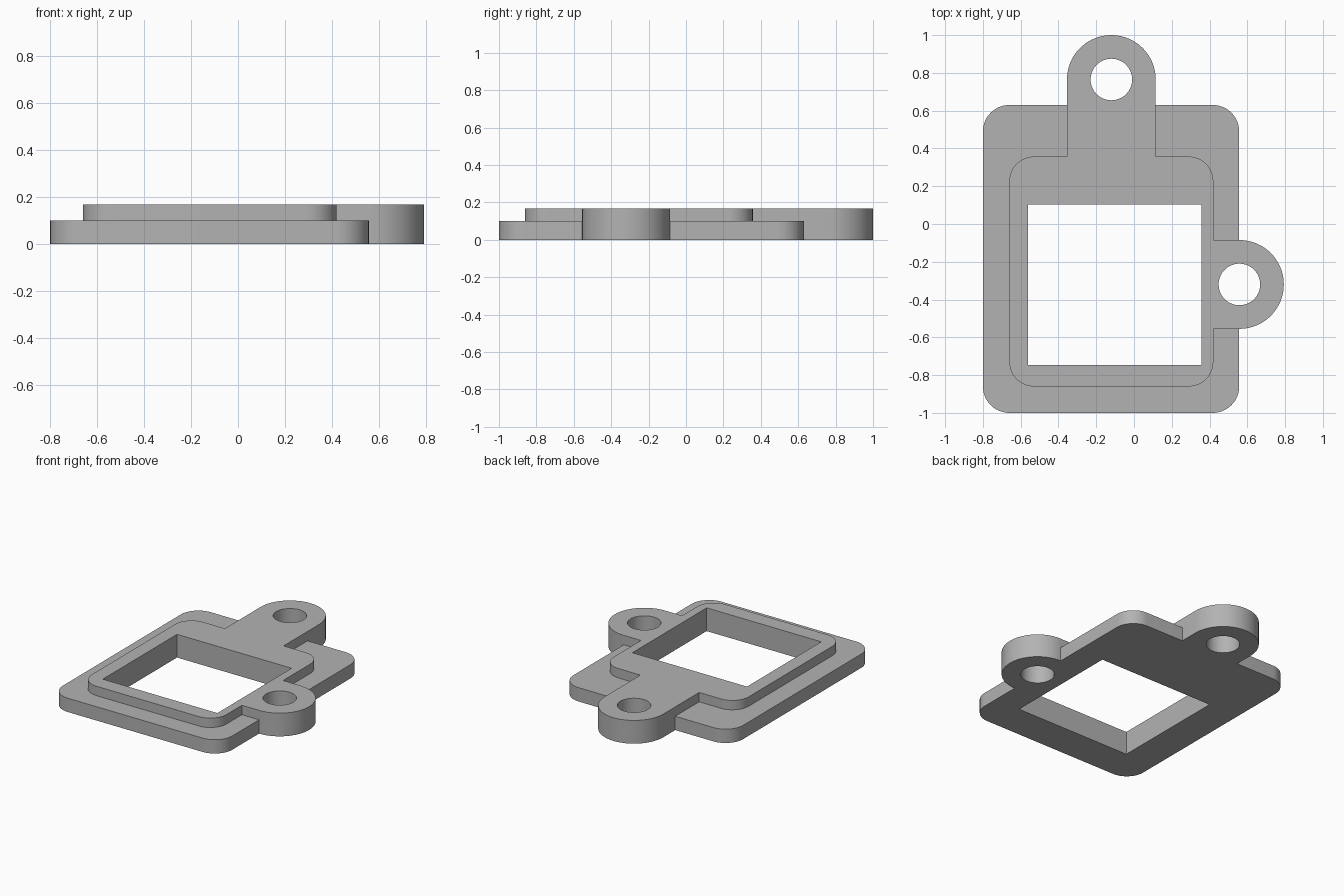
import bpy
import bmesh
from math import sin, cos, pi

cube = bpy.data.objects.get("Cube")
if cube:
    bpy.data.objects.remove(cube, do_unlink=True)

BASE_Z, TOP_Z = 0.10, 0.168
LUG_R, HOLE_R = 0.235, 0.11
BACK_LUG = (-0.12, 0.765)
SIDE_LUG = (0.558, -0.32)

grey = bpy.data.materials.new("plain grey")
grey.use_nodes = True
colour = (0.45, 0.45, 0.45, 1)
grey.diffuse_color = colour
grey.node_tree.nodes["Principled BSDF"].inputs["Base Color"].default_value = colour


def arc(cx, cy, r, start, end, steps):
    return [(cx + r * cos(start + (end - start) * i / steps),
             cy + r * sin(start + (end - start) * i / steps))
            for i in range(steps + 1)]


def prism(name, outline, z0, z1):
    """Extrude a flat outline into a solid."""
    bm = bmesh.new()
    face = bm.faces.new([bm.verts.new((x, y, z0)) for x, y in outline])
    top = bmesh.ops.extrude_face_region(bm, geom=[face])["geom"]
    bmesh.ops.translate(bm, vec=(0, 0, z1 - z0),
                        verts=[v for v in top if isinstance(v, bmesh.types.BMVert)])
    bmesh.ops.recalc_face_normals(bm, faces=bm.faces)
    mesh = bpy.data.meshes.new(name)
    bm.to_mesh(mesh)
    bm.free()
    mesh.materials.append(grey)
    obj = bpy.data.objects.new(name, mesh)
    bpy.context.collection.objects.link(obj)
    return obj


def rounded_rect(x0, x1, y0, y1, r):
    corners = [(x1 - r, y1 - r), (x0 + r, y1 - r), (x0 + r, y0 + r), (x1 - r, y0 + r)]
    points = []
    for i, (cx, cy) in enumerate(corners):
        points += arc(cx, cy, r, i * pi / 2, (i + 1) * pi / 2, 12)
    return points


def circle(centre, r):
    return arc(*centre, r, 0, 2 * pi, 64)[:-1]


def combine(body, tool, operation):
    mod = body.modifiers.new(operation.lower(), "BOOLEAN")
    mod.operation = operation
    mod.solver = "EXACT"
    mod.object = tool
    bpy.context.view_layer.objects.active = body
    bpy.ops.object.modifier_apply(modifier=mod.name)
    bpy.data.objects.remove(tool, do_unlink=True)


# Wide base plate and the raised rim on it
body = prism("mounting_frame", rounded_rect(-0.80, 0.557, -1.0, 0.63, 0.14), 0, BASE_Z)
rim = prism("raised_rim", rounded_rect(-0.66, 0.42, -0.86, 0.357, 0.13), 0, TOP_Z)

# Round-ended lugs running from the rim past the plate edge
bx, by = BACK_LUG
sx, sy = SIDE_LUG
back_lug = prism("back_lug", arc(bx, by, LUG_R, 0, pi, 40)
                 + [(bx - LUG_R, 0.25), (bx + LUG_R, 0.25)], 0, TOP_Z)
side_lug = prism("side_lug", arc(sx, sy, LUG_R, -pi / 2, pi / 2, 40)
                 + [(0.39, sy + LUG_R), (0.39, sy - LUG_R)], 0, TOP_Z)
for part in (rim, back_lug, side_lug):
    combine(body, part, "UNION")

# Square window and bolt holes
window = [(-0.56, -0.746), (0.357, -0.746), (0.357, 0.103), (-0.56, 0.103)]
for outline in (window, circle(BACK_LUG, HOLE_R), circle(SIDE_LUG, HOLE_R)):
    combine(body, prism("cutter", outline, -0.1, 0.3), "DIFFERENCE")

# Smooth curved walls, crisp edges
bpy.ops.object.select_all(action="DESELECT")
body.select_set(True)
bpy.context.view_layer.objects.active = body
bpy.ops.object.shade_smooth_by_angle(angle=pi / 6)
